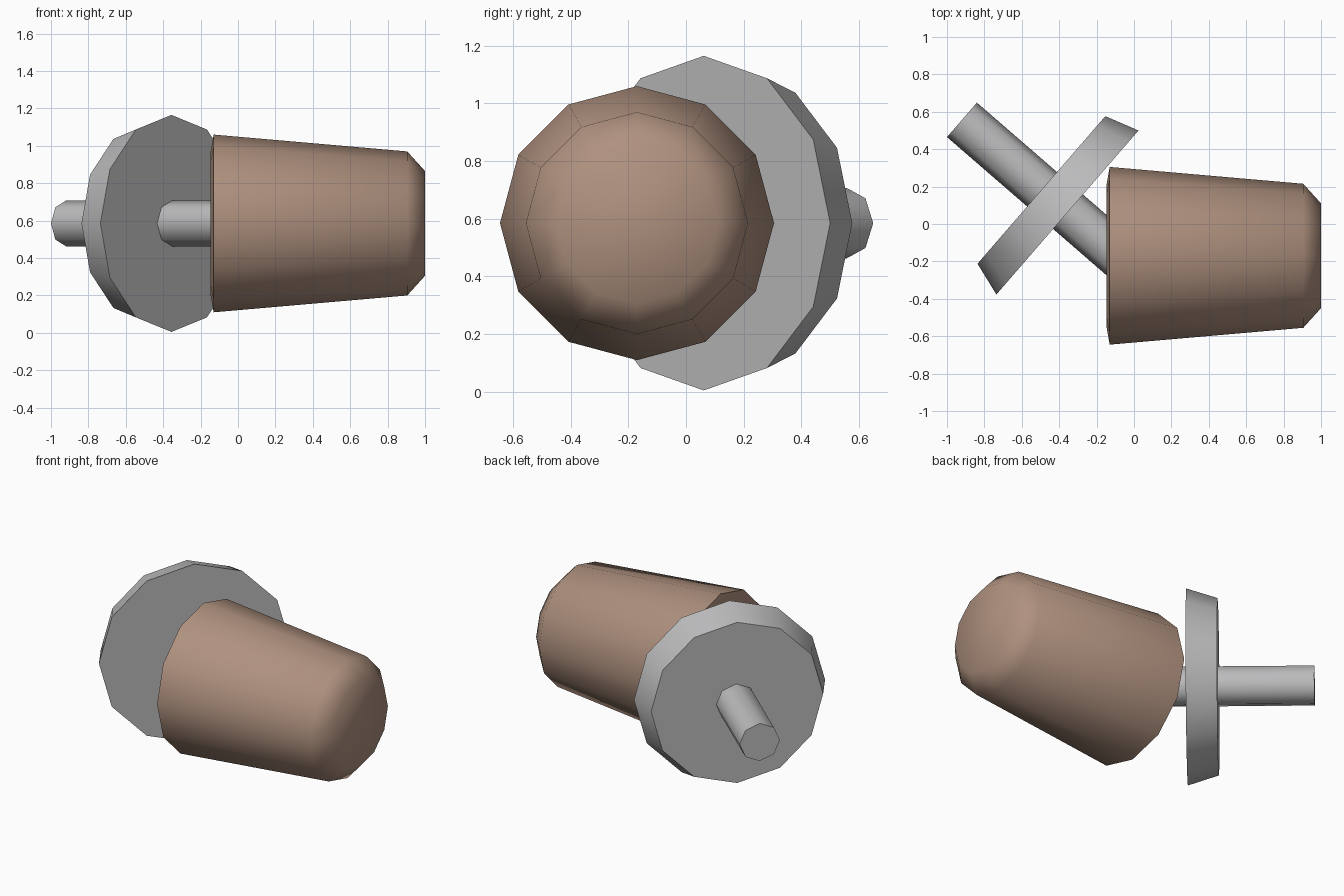
import bpy, bmesh
from math import radians, sin, cos, tau
from mathutils import Vector

cube = bpy.data.objects.get("Cube")
if cube:
    bpy.data.objects.remove(cube, do_unlink=True)


def make_material(name, colour):
    mat = bpy.data.materials.new(name)
    mat.use_nodes = True
    mat.diffuse_color = colour
    mat.node_tree.nodes["Principled BSDF"].inputs["Base Color"].default_value = colour
    return mat


def lathe(name, profile, sides, origin, direction, mat):
    """Closed solid turned about a level axis; profile holds (distance, radius)."""
    axis = Vector(direction).normalized()
    up = Vector((0, 0, 1))
    side = up.cross(axis)
    bm = bmesh.new()
    rings = []
    for dist, radius in profile:
        centre = Vector(origin) + axis * dist
        rings.append([bm.verts.new(centre + radius * (up * cos(tau * i / sides) + side * sin(tau * i / sides)))
                      for i in range(sides)])
    for a, b in zip(rings, rings[1:]):
        for i in range(sides):
            j = (i + 1) % sides
            bm.faces.new((a[i], a[j], b[j], b[i]))
    bm.faces.new(rings[0])
    bm.faces.new(rings[-1])
    bmesh.ops.recalc_face_normals(bm, faces=bm.faces)
    mesh = bpy.data.meshes.new(name)
    bm.to_mesh(mesh)
    bm.free()
    mesh.materials.append(mat)
    obj = bpy.data.objects.new(name, mesh)
    bpy.context.collection.objects.link(obj)
    bpy.ops.object.select_all(action="DESELECT")
    obj.select_set(True)
    bpy.context.view_layer.objects.active = obj
    bpy.ops.object.shade_smooth_by_angle(angle=radians(50))
    return obj


brown = make_material("warm_brown", (0.43, 0.285, 0.212, 1))
grey = make_material("light_grey", (0.50, 0.50, 0.51, 1))

MID = 0.585
SLANT = (0.756, -0.655, 0)

# Tapered plug with a rounded nose and a narrow chamfer at the wide end
lathe("tapered_plug", [(-0.147, 0.38), (-0.13, 0.475), (0.905, 0.385), (1.0, 0.28)],
      12, (0, -0.17, MID), (1, 0, 0), brown)

# Slanted rod through the disc into the plug
lathe("rod", [(0, 0.122), (1.32, 0.122)], 8, (-0.92, 0.557, MID), SLANT, grey)

# Bevelled disc around the rod
lathe("disc", [(0, 0.522), (0.184, 0.58)], 12, (-0.495, 0.182, MID), SLANT, grey)
